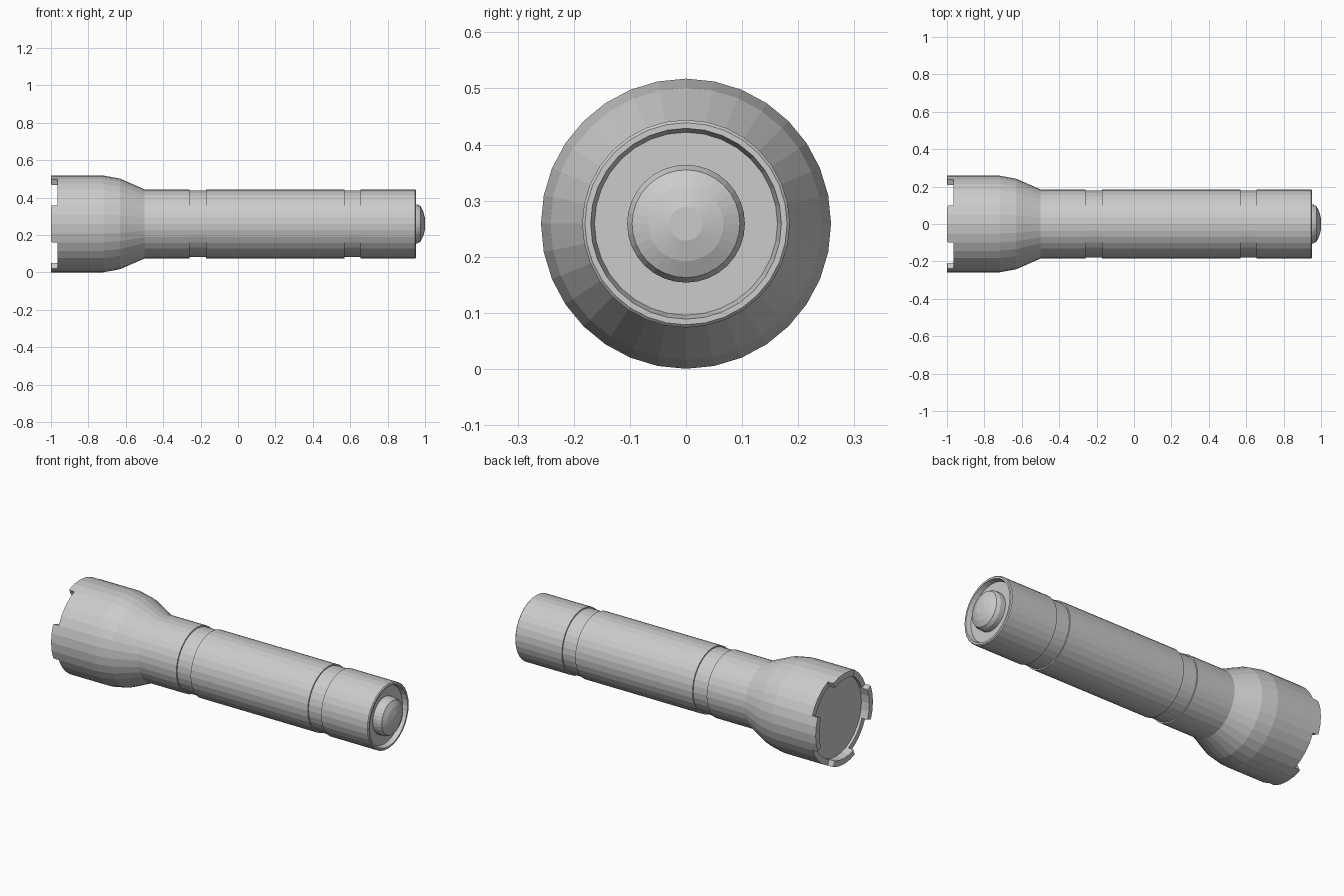
import bpy, bmesh, math

if "Cube" in bpy.data.objects:
    bpy.data.objects.remove(bpy.data.objects["Cube"])

SIDES = 32
AXIS_Z = 0.259


def lathe_mesh(profile):
    """Spin (x, radius) points around the x axis; radius 0 closes to a point."""
    bm = bmesh.new()
    rings = []
    for x, r in profile:
        if r == 0:
            rings.append([bm.verts.new((x, 0, AXIS_Z))] * SIDES)
        else:
            angles = [2 * math.pi * k / SIDES for k in range(SIDES)]
            rings.append([bm.verts.new((x, -r * math.cos(a), AXIS_Z + r * math.sin(a)))
                          for a in angles])
    for a, b in zip(rings, rings[1:]):
        for k in range(SIDES):
            n = (k + 1) % SIDES
            bm.faces.new(dict.fromkeys((a[k], a[n], b[n], b[k])))
    bmesh.ops.recalc_face_normals(bm, faces=bm.faces)
    return bm


def finish(bm, name):
    mesh = bpy.data.meshes.new(name)
    bm.to_mesh(mesh)
    bm.free()
    obj = bpy.data.objects.new(name, mesh)
    bpy.context.collection.objects.link(obj)
    return obj


def radius(v):
    return math.hypot(v.co.y, v.co.z - AXIS_Z)


# Flared head with a crenellated bezel
R = 0.2585
RIM = -0.965
bm = lathe_mesh([(-0.94, 0.226), (RIM, 0.226), (RIM, R), (-0.72, R), (-0.63, 0.242),
                 (-0.5, 0.185), (-0.26, 0.185), (-0.26, 0.177)])
# make the outward direction certain on this open shell
outer = max(bm.faces, key=lambda f: math.hypot(f.calc_center_median().y,
                                               f.calc_center_median().z - AXIS_Z))
c = outer.calc_center_median()
if outer.normal.y * c.y + outer.normal.z * (c.z - AXIS_Z) < 0:
    bmesh.ops.reverse_faces(bm, faces=bm.faces)
tooth_faces = []
for f in bm.faces:
    if all(abs(v.co.x - RIM) < 1e-5 for v in f.verts):
        c = f.calc_center_median()
        quarter = math.degrees(math.atan2(c.z - AXIS_Z, -c.y)) % 90
        if quarter < 22.5 or quarter > 67.5:
            tooth_faces.append(f)
ext = bmesh.ops.extrude_face_region(bm, geom=tooth_faces)
tips = [g for g in ext["geom"] if isinstance(g, bmesh.types.BMVert)]
bmesh.ops.translate(bm, verts=tips, vec=(-1 - RIM, 0, 0))
bm.normal_update()
# rounded tooth corners
corners = [e for e in bm.edges
           if all(v.co.x < -0.999 for v in e.verts)
           and abs(radius(e.verts[0]) - radius(e.verts[1])) > 0.01
           and e.calc_face_angle(0) > 1]
bmesh.ops.bevel(bm, geom=corners, offset=0.008, segments=2, profile=0.5, affect='EDGES')
finish(bm, "head")

# Lens disc behind the bezel
finish(lathe_mesh([(-0.95, 0), (-0.95, 0.227), (-0.94, 0.227), (-0.94, 0)]), "lens")

# Grip tube with a narrow neck at each end
finish(lathe_mesh([(-0.265, 0), (-0.265, 0.178), (-0.17, 0.178), (-0.17, 0.185),
                   (0.57, 0.185), (0.57, 0.178), (0.66, 0.178), (0.66, 0)]), "grip")

# Tail cap with a recessed end
finish(lathe_mesh([(0.655, 0), (0.655, 0.185), (0.947, 0.185), (0.952, 0.18), (0.952, 0.17),
                   (0.925, 0.163), (0.925, 0)]), "tail_cap")

# Domed push button
finish(lathe_mesh([(0.92, 0), (0.92, 0.105), (0.955, 0.105), (0.975, 0.096),
                   (0.99, 0.067), (1.0, 0.03), (1.0, 0)]), "button")
